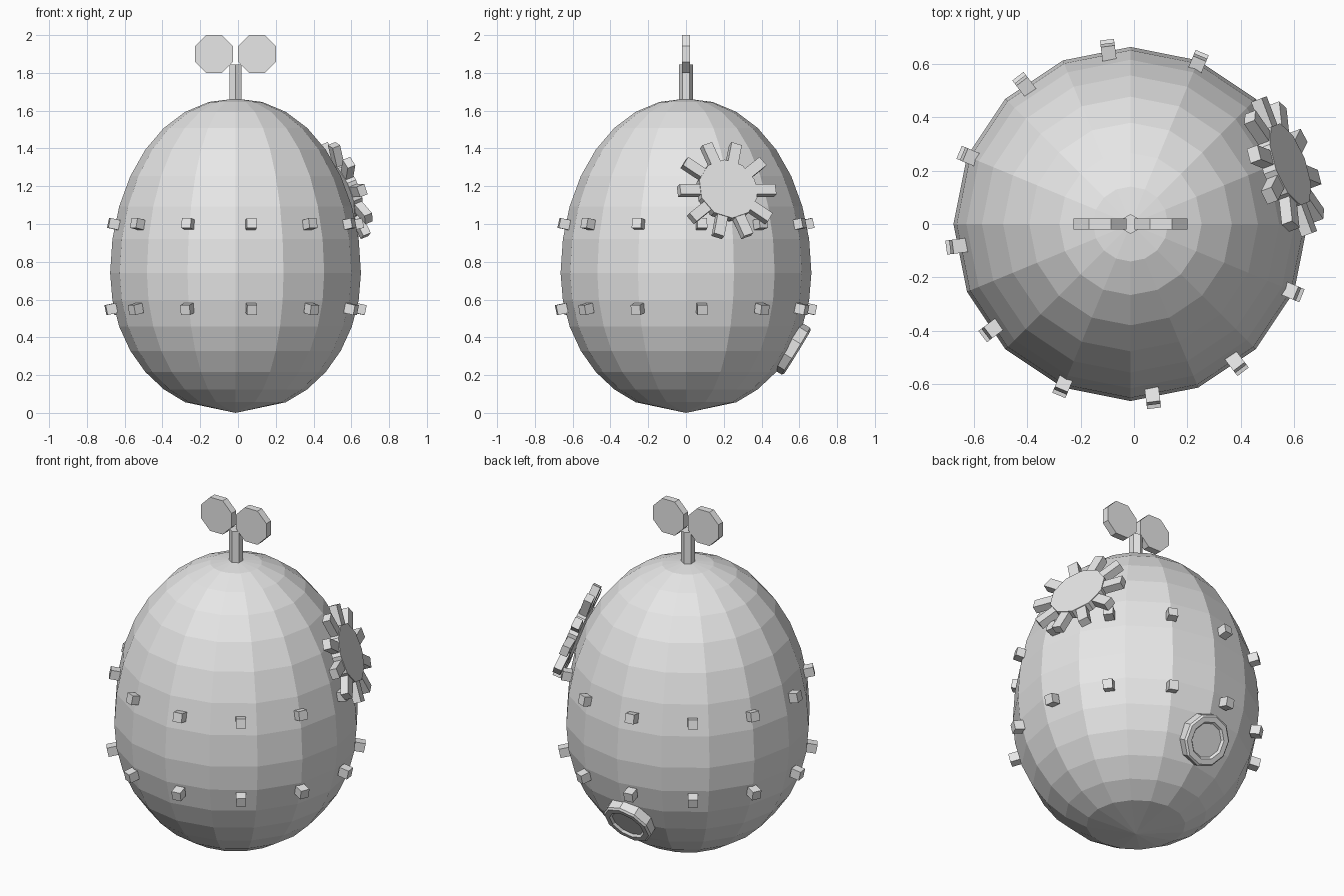
import bpy, bmesh, math
from mathutils import Matrix, Vector

if "Cube" in bpy.data.objects:
    bpy.data.objects.remove(bpy.data.objects["Cube"])

CX = -0.013                      # body axis in x
grey = bpy.data.materials.new("light_grey")
grey.diffuse_color = (0.8, 0.8, 0.8, 1)
grey.use_nodes = True
grey.node_tree.nodes["Principled BSDF"].inputs["Base Color"].default_value = grey.diffuse_color


def finish(name, bm):
    bmesh.ops.remove_doubles(bm, verts=bm.verts, dist=1e-5)
    bmesh.ops.recalc_face_normals(bm, faces=bm.faces)
    me = bpy.data.meshes.new(name)
    bm.to_mesh(me)
    bm.free()
    me.materials.append(grey)
    ob = bpy.data.objects.new(name, me)
    bpy.context.collection.objects.link(ob)
    return ob


def lathe(bm, profile, sides, mat, phase=0.0):
    """Turn (radius, height) points around local z; radius 0 closes an end."""
    rings = []
    for r, z in profile:
        if r == 0:
            rings.append([bm.verts.new(mat @ Vector((0, 0, z)))] * sides)
        else:
            rings.append([bm.verts.new(mat @ Vector((
                r * math.cos(phase + math.tau * i / sides),
                r * math.sin(phase + math.tau * i / sides), z))) for i in range(sides)])
    for a, b in zip(rings, rings[1:]):
        for i in range(sides):
            j = (i + 1) % sides
            bm.faces.new(list(dict.fromkeys((a[i], a[j], b[j], b[i]))))


def box(bm, size, mat):
    bmesh.ops.create_cube(bm, size=1, matrix=mat @ Matrix.Diagonal((*size, 1)))


def on_body(az, radius, z, tilt):
    """Frame with local z pointing outward, local y up the surface (degrees)."""
    a, t = math.radians(az), math.radians(tilt)
    n = Vector((math.cos(a) * math.cos(t), math.sin(a) * math.cos(t), math.sin(t)))
    x = Vector((-math.sin(a), math.cos(a), 0))
    m = Matrix((x, n.cross(x), n)).transposed().to_4x4()
    m.translation = (CX + radius * math.cos(a), radius * math.sin(a), z)
    return m


axis = Matrix.Translation((CX, 0, 0))

# Egg-shaped body: 16 sides, wide point below the middle
profile = [(0, 0)]
for k in range(2, 16):
    t = math.pi * k / 16
    semi = 0.74 if k < 8 else 0.924
    profile.append((0.664 * math.sin(t) ** 0.95, 0.74 - semi * math.cos(t)))
profile.append((0, 1.664))
bm = bmesh.new()
lathe(bm, profile, 16, axis)
finish("body", bm)

# Two belts of small studs
for name, z, radius, tilt in (("lower_studs", 0.55, 0.664, -12), ("upper_studs", 1.0, 0.65, 12)):
    bm = bmesh.new()
    for k in range(12):
        box(bm, (0.053, 0.053, 0.056), on_body(7.3 + 30 * k, radius, z, tilt))
    finish(name, bm)

# Flower on the upper right side
flower = on_body(20.5, 0.615, 1.177, 20.5)
bm = bmesh.new()
for k in range(10):
    box(bm, (0.15, 0.058, 0.045),
        flower @ Matrix.Rotation(math.tau * k / 10, 4, 'Z') @ Matrix.Translation((0.195, 0, 0)))
finish("flower_petals", bm)
bm = bmesh.new()
lathe(bm, [(0, -0.025), (0.165, -0.025), (0.165, 0.027), (0, 0.027)], 10, flower, math.pi / 10)
finish("flower_centre", bm)

# Round plug low on the back: raised rim with a recessed disc
plug = on_body(91, 0.56, 0.34, -31.5)
bm = bmesh.new()
lathe(bm, [(0, -0.03), (0.145, -0.03), (0.145, 0.025), (0.135, 0.035),
           (0.105, 0.035), (0.095, 0.022), (0, 0.022)], 10, plug, math.pi / 10)
finish("back_plug", bm)

# Six-sided stem
bm = bmesh.new()
lathe(bm, [(0, 1.62), (0.037, 1.62), (0.037, 1.845), (0, 1.845)], 6, axis, math.pi / 2)
finish("stem", bm)

# Pair of octagonal leaves
for name, side in (("left_leaf", -1), ("right_leaf", 1)):
    bm = bmesh.new()
    m = Matrix.Translation((CX + side * 0.114, 0, 1.9)) @ Matrix.Rotation(math.pi / 2, 4, 'X')
    lathe(bm, [(0, -0.021), (0.108, -0.021), (0.108, 0.021), (0, 0.021)], 8, m, math.pi / 8)
    finish(name, bm)
